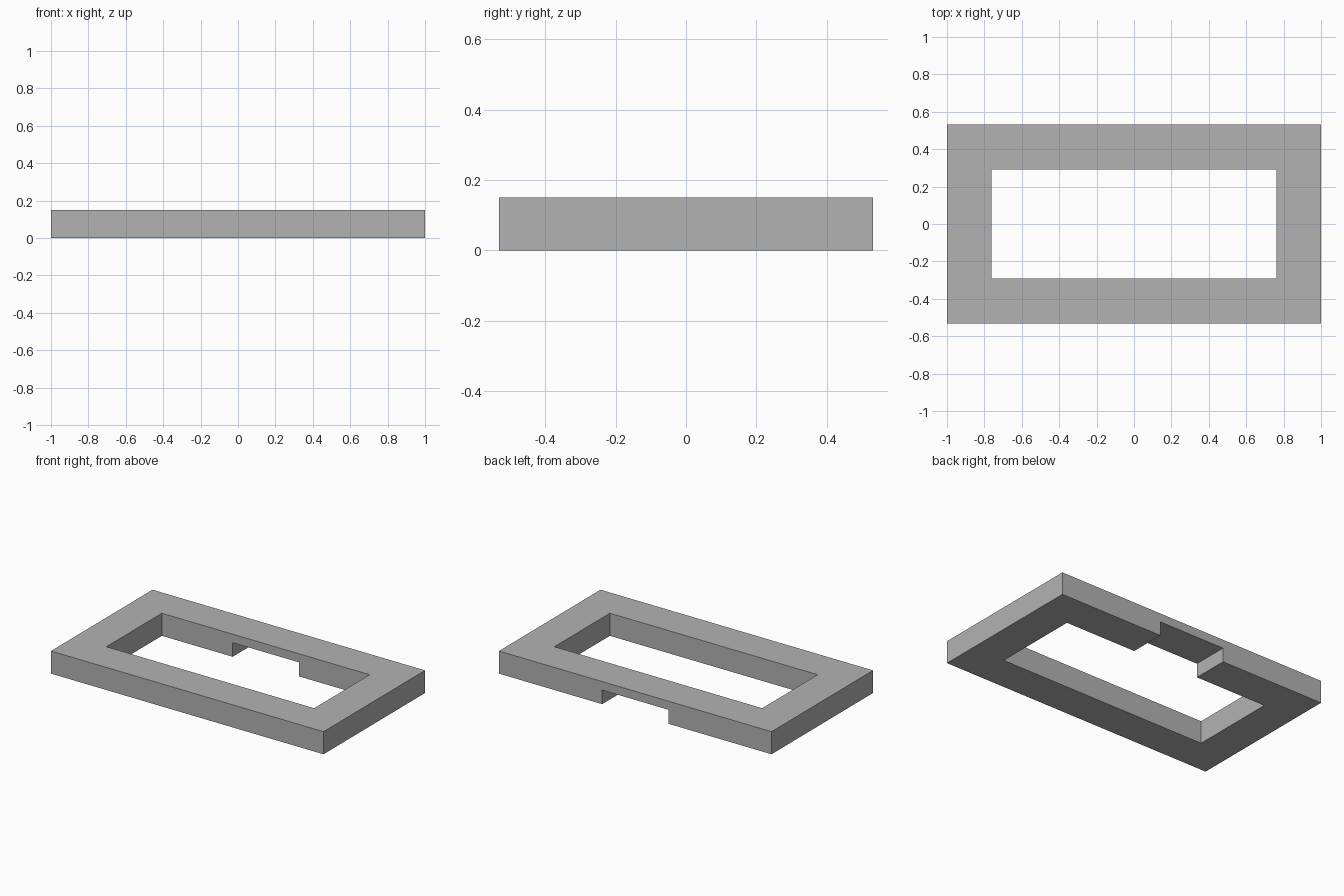
import bpy

default = bpy.data.objects.get("Cube")
if default:
    bpy.data.objects.remove(default, do_unlink=True)

LENGTH, WIDTH, HEIGHT = 2.0, 1.064, 0.15
HOLE_X, HOLE_Y = 1.525, 0.582
NOTCH_X, NOTCH_Z = 0.485, 0.093
EXTRA = 0.1  # overshoot of the cutters

grey = bpy.data.materials.new("plain grey")
grey.use_nodes = True
colour = (0.45, 0.45, 0.45, 1)
grey.diffuse_color = colour
grey.node_tree.nodes["Principled BSDF"].inputs["Base Color"].default_value = colour


def box(name, low, high):
    """Add a box spanning two opposite corners."""
    centre = [(a + b) / 2 for a, b in zip(low, high)]
    bpy.ops.mesh.primitive_cube_add(size=1, location=centre)
    ob = bpy.context.object
    ob.name = name
    ob.scale = [b - a for a, b in zip(low, high)]
    bpy.ops.object.transform_apply(location=True, rotation=False, scale=True)
    ob.data.materials.append(grey)
    return ob


def cut(target, cutter):
    """Subtract the cutter from the target, then discard it."""
    cutter.hide_render = True
    mod = target.modifiers.new(cutter.name, "BOOLEAN")
    mod.operation = "DIFFERENCE"
    mod.solver = "EXACT"
    mod.object = cutter
    bpy.context.view_layer.objects.active = target
    bpy.ops.object.modifier_apply(modifier=mod.name)
    bpy.data.objects.remove(cutter, do_unlink=True)


# Rectangular frame
frame = box("frame", (-LENGTH / 2, -WIDTH / 2, 0), (LENGTH / 2, WIDTH / 2, HEIGHT))

# Central opening
cut(frame, box("opening_cutter", (-HOLE_X / 2, -HOLE_Y / 2, -EXTRA),
               (HOLE_X / 2, HOLE_Y / 2, HEIGHT + EXTRA)))

# Notch under the middle of the rear bar
cut(frame, box("notch_cutter", (-NOTCH_X / 2, HOLE_Y / 2 - EXTRA, -EXTRA),
               (NOTCH_X / 2, WIDTH / 2 + EXTRA, NOTCH_Z)))
